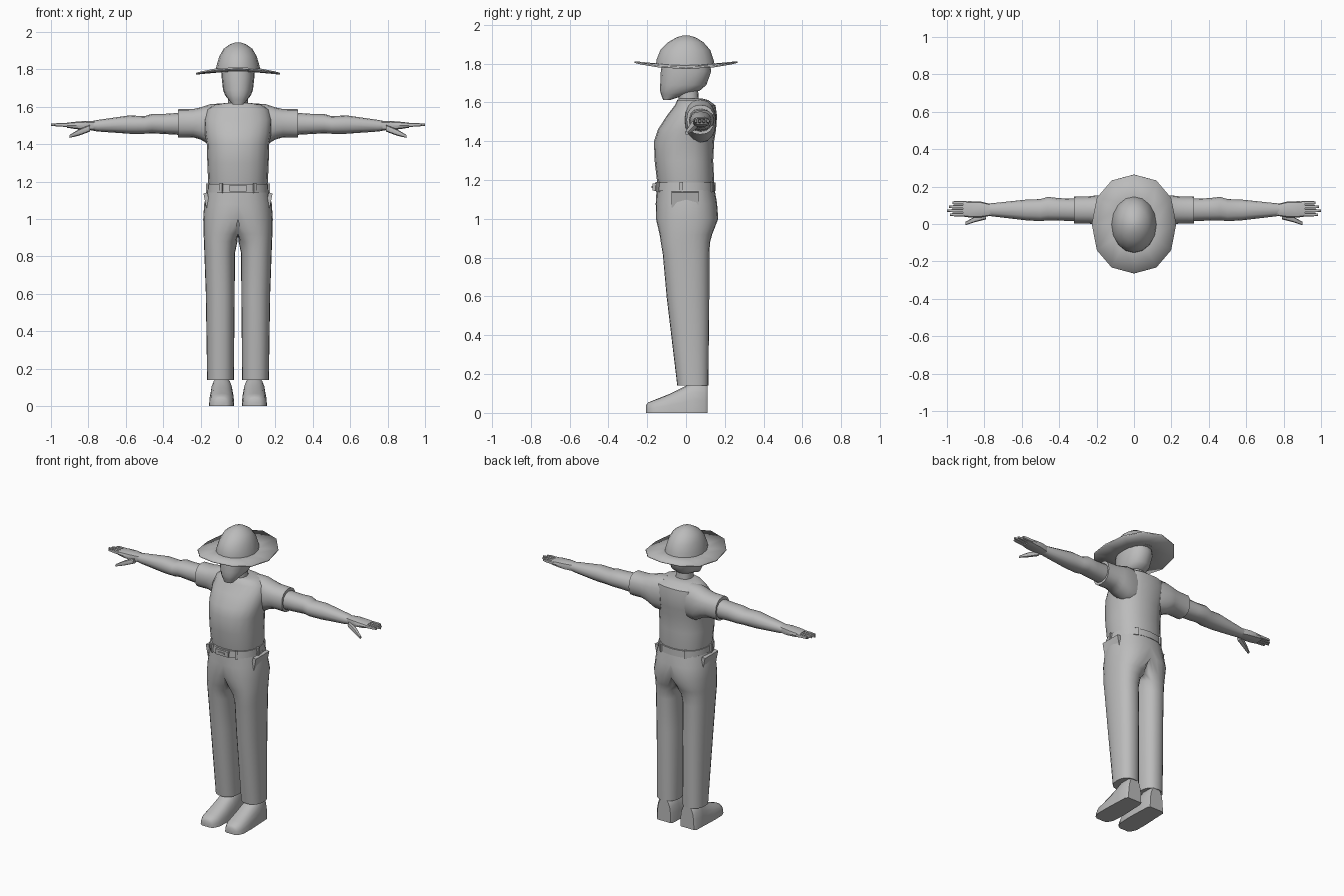
import bpy, bmesh
from math import cos, sin, pi, radians
from mathutils import Matrix, Vector

default_cube = bpy.data.objects.get("Cube")
if default_cube:
    bpy.data.objects.remove(default_cube)

GREY = (0.5, 0.5, 0.5, 1.0)
grey = bpy.data.materials.new("plain grey")
grey.use_nodes = True
grey.diffuse_color = GREY
grey.node_tree.nodes["Principled BSDF"].inputs["Base Color"].default_value = GREY


def finish(name, bm, mirror=False, smooth=40):
    """Turn a bmesh into a shaded object, optionally mirrored across x."""
    mesh = bpy.data.meshes.new(name)
    bm.to_mesh(mesh)
    bm.free()
    mesh.materials.append(grey)
    obj = bpy.data.objects.new(name, mesh)
    bpy.context.collection.objects.link(obj)
    if mirror:
        obj.modifiers.new("Mirror", 'MIRROR')
    bpy.ops.object.select_all(action='DESELECT')
    obj.select_set(True)
    bpy.context.view_layer.objects.active = obj
    bpy.ops.object.shade_smooth_by_angle(angle=radians(smooth))
    return obj


def rounded(angle, power):
    """Point on a unit superellipse."""
    def squash(v):
        return (1 if v > 0 else -1) * abs(v) ** (2 / power)
    return squash(cos(angle)), squash(sin(angle))


def loft(name, axis, rings, sides=16, power=2.3, floor=None, mirror=False):
    """Skin rings (position, low a, high a, low b, high b) along an axis."""
    bm = bmesh.new()
    loops = []
    for t, a0, a1, b0, b1 in rings:
        loop = []
        for i in range(sides):
            u, v = rounded(2 * pi * i / sides, power)
            a = (a0 + a1) / 2 + u * (a1 - a0) / 2
            b = (b0 + b1) / 2 + v * (b1 - b0) / 2
            co = {'x': [t, a, b], 'y': [a, t, b], 'z': [a, b, t]}[axis]
            if floor is not None:
                co[floor] = max(0, co[floor])
            loop.append(bm.verts.new(co))
        loops.append(loop)
    for low, high in zip(loops, loops[1:]):
        for i in range(sides):
            j = (i + 1) % sides
            bm.faces.new((low[i], low[j], high[j], high[i]))
    bm.faces.new(loops[0])
    bm.faces.new(loops[-1])
    bmesh.ops.recalc_face_normals(bm, faces=bm.faces)
    if mirror:  # open the seam so both halves weld together
        seam = [f for f in bm.faces if all(abs(v.co.x) < 1e-5 for v in f.verts)]
        bmesh.ops.delete(bm, geom=seam, context='FACES')
    return finish(name, bm, mirror)


def box(name, centre, size, turn=0, axis='Z', mirror=False):
    bm = bmesh.new()
    place = (Matrix.Translation(centre) @ Matrix.Rotation(turn, 4, axis)
             @ Matrix.Diagonal((*size, 1)))
    bmesh.ops.create_cube(bm, size=1, matrix=place)
    return finish(name, bm, mirror)


def upright(rings):
    """Symmetric rings given as (height, half width, front, back)."""
    return [(z, -w, w, front, back) for z, w, front, back in rings]


# Head and neck
loft("head", 'z', upright([
    (1.613, .03, -.118, -.08), (1.64, .052, -.128, 0), (1.66, .068, -.134, .07),
    (1.69, .08, -.133, .105), (1.76, .088, -.13, .13), (1.82, .086, -.12, .12)]))
loft("neck", 'z', upright([(1.57, .055, -.04, .07), (1.69, .05, -.035, .06)]))

# Hat crown
loft("hat_crown", 'z', upright([
    (1.79, .12, -.155, .148), (1.82, .115, -.152, .142), (1.87, .1, -.132, .125),
    (1.91, .077, -.092, .09), (1.935, .042, -.05, .05), (1.945, .012, -.015, .015)]),
    power=2)

# Hat brim: a faceted oval, raised at front and back, dipping at the sides
bm = bmesh.new()
brim = []
for scale in (.5, 1):
    ring = []
    for i in range(12):
        u, v = rounded(pi * i / 6, 2.2)
        x, y = .226 * u * scale, .264 * v * scale
        ring.append(bm.verts.new((x, y, 1.795 + .25 * y * y - .27 * x * x)))
    brim.append(ring)
for i in range(12):
    j = (i + 1) % 12
    bm.faces.new((brim[0][i], brim[1][i], brim[1][j], brim[0][j]))
bm.faces.new(brim[0])
bmesh.ops.recalc_face_normals(bm, faces=bm.faces)
hat_brim = finish("hat_brim", bm)
hat_brim.modifiers.new("Thickness", 'SOLIDIFY').thickness = .009

# Shirt
loft("shirt_body", 'z', upright([
    (1.17, .156, -.145, .14), (1.2, .16, -.15, .145), (1.3, .164, -.162, .14),
    (1.4, .167, -.165, .145), (1.46, .178, -.145, .155), (1.53, .182, -.1, .16),
    (1.585, .168, -.058, .152), (1.612, .125, -.045, .115),
    (1.62, .07, -.035, .085)]), sides=20)
loft("sleeves", 'x', [
    (.09, .0, .145, 1.39, 1.618), (.15, -.008, .155, 1.395, 1.614),
    (.2, -.005, .153, 1.425, 1.597), (.24, .002, .148, 1.437, 1.588),
    (.32, .003, .146, 1.435, 1.587)], mirror=True)

# Bare arms with a slight elbow fold
loft("arms", 'x', [
    (.28, .015, .135, 1.448, 1.57), (.4, .018, .138, 1.455, 1.562),
    (.46, .02, .145, 1.458, 1.562), (.5, .015, .133, 1.456, 1.55),
    (.58, .02, .13, 1.456, 1.554), (.75, .04, .112, 1.468, 1.53),
    (.79, .045, .108, 1.475, 1.522)], sides=12, mirror=True)

# Hands
loft("palms", 'x', [
    (.76, .045, .105, 1.473, 1.525), (.82, .035, .12, 1.475, 1.525),
    (.88, .035, .122, 1.482, 1.52), (.915, .04, .12, 1.488, 1.515)],
    sides=10, power=3, mirror=True)
loft("thumbs", 'x', [
    (.79, .025, .065, 1.468, 1.505), (.85, .01, .04, 1.446, 1.48),
    (.9, -.006, .012, 1.434, 1.45)], sides=8, mirror=True)
for i, (finger, tip) in enumerate(
        [("index", .985), ("middle", 1), ("ring", .99), ("little", .97)]):
    y = .05 + .021 * i
    loft(finger + "_fingers", 'x', [
        (.895, y - .01, y + .01, 1.491, 1.513), (.96, y - .009, y + .009, 1.495, 1.513),
        (tip, y - .006, y + .006, 1.498, 1.51)], sides=8, mirror=True)

# Trousers: one leg and half of the hips, welded at the middle
loft("trousers", 'z', [
    (.14, .022, .165, -.045, .115), (.6, .018, .172, -.1, .12),
    (.82, .016, .18, -.12, .12), (.88, .003, .182, -.13, .124),
    (.92, -.03, .184, -.136, .135), (1, -.11, .186, -.155, .166),
    (1.08, -.181, .181, -.156, .16), (1.15, -.166, .166, -.152, .148)],
    sides=24, floor=0, mirror=True)
box("pocket_flaps", (.166, -.005, 1.1), (.022, .14, .08), .2, 'Y', mirror=True)

# Belt, buckle and loops
loft("belt", 'z', upright([(1.143, .166, -.163, .153), (1.187, .163, -.16, .152)]),
     sides=20)
box("buckle_plate", (0, -.163, 1.165), (.09, .018, .036))
box("buckle_tongue", (0, -.174, 1.165), (.045, .008, .01))
for place, angle in (("front", -60), ("side", -5), ("back", 60)):
    u, v = rounded(radians(angle), 2.3)
    box(place + "_belt_loops", Vector((.165 * u, .157 * v - .005, 1.165)),
        (.014, .018, .052), radians(angle), mirror=True)

# Shoes with flat soles
loft("shoes", 'y', [
    (.11, .035, .135, -.15, .15), (.095, .027, .148, -.16, .16),
    (.03, .024, .15, -.16, .16), (-.005, .022, .152, -.137, .137),
    (-.08, .02, .155, -.1, .1), (-.16, .024, .154, -.068, .068),
    (-.195, .042, .138, -.054, .054), (-.206, .06, .12, -.04, .04)],
    sides=20, power=2.6, floor=2, mirror=True)
